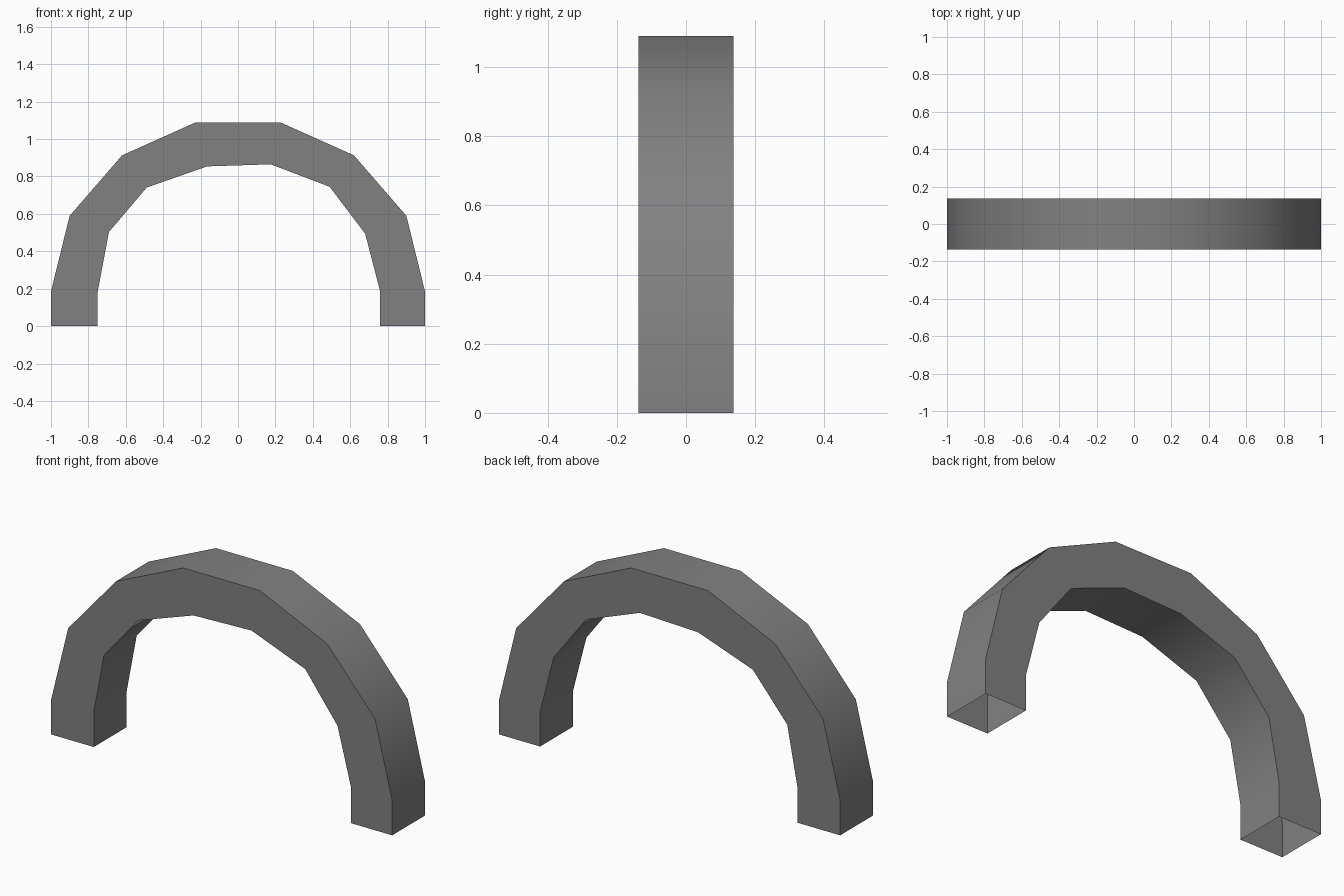
import bpy, bmesh, math

cube = bpy.data.objects.get("Cube")
if cube:
    bpy.data.objects.remove(cube, do_unlink=True)

grey = bpy.data.materials.new("mid_grey")
grey.use_nodes = True
colour = (0.22, 0.22, 0.22, 1)
grey.diffuse_color = colour
grey.node_tree.nodes["Principled BSDF"].inputs["Base Color"].default_value = colour

# Arch profiles, from the right foot over the crown to the left foot
half_outer = [(1, 0), (1, 0.185), (0.9, 0.59), (0.62, 0.913), (0.225, 1.09)]
outer = [(-x, z) for x, z in half_outer] + half_outer[::-1]
inner = [(-0.75, 0), (-0.75, 0.185), (-0.69, 0.503), (-0.488, 0.741), (-0.165, 0.854),
         (0.175, 0.865), (0.49, 0.745), (0.68, 0.494), (0.76, 0.185), (0.76, 0)]
half_depth = 0.137

# Square tube swept along the arch, open under both feet
bm = bmesh.new()
rings = []
for (ox, oz), (ix, iz) in zip(outer, inner):
    corners = [(ox, -half_depth, oz), (ox, half_depth, oz),
               (ix, half_depth, iz), (ix, -half_depth, iz)]
    rings.append([bm.verts.new(c) for c in corners])
for a, b in zip(rings, rings[1:]):
    for i in range(4):
        j = (i + 1) % 4
        bm.faces.new((a[i], b[i], b[j], a[j]))
bm.normal_update()
# Make every wall face outward: the front wall must face -y
front = next(f for f in bm.faces if abs(f.calc_center_median().y + half_depth) < 0.001)
if front.normal.y > 0:
    bmesh.ops.reverse_faces(bm, faces=bm.faces[:])

mesh = bpy.data.meshes.new("arch")
bm.to_mesh(mesh)
bm.free()
mesh.materials.append(grey)
arch = bpy.data.objects.new("arch", mesh)
bpy.context.collection.objects.link(arch)

# Smooth along the curve, crisp along the long edges
bpy.ops.object.select_all(action="DESELECT")
arch.select_set(True)
bpy.context.view_layer.objects.active = arch
bpy.ops.object.shade_smooth_by_angle(angle=math.radians(40))
